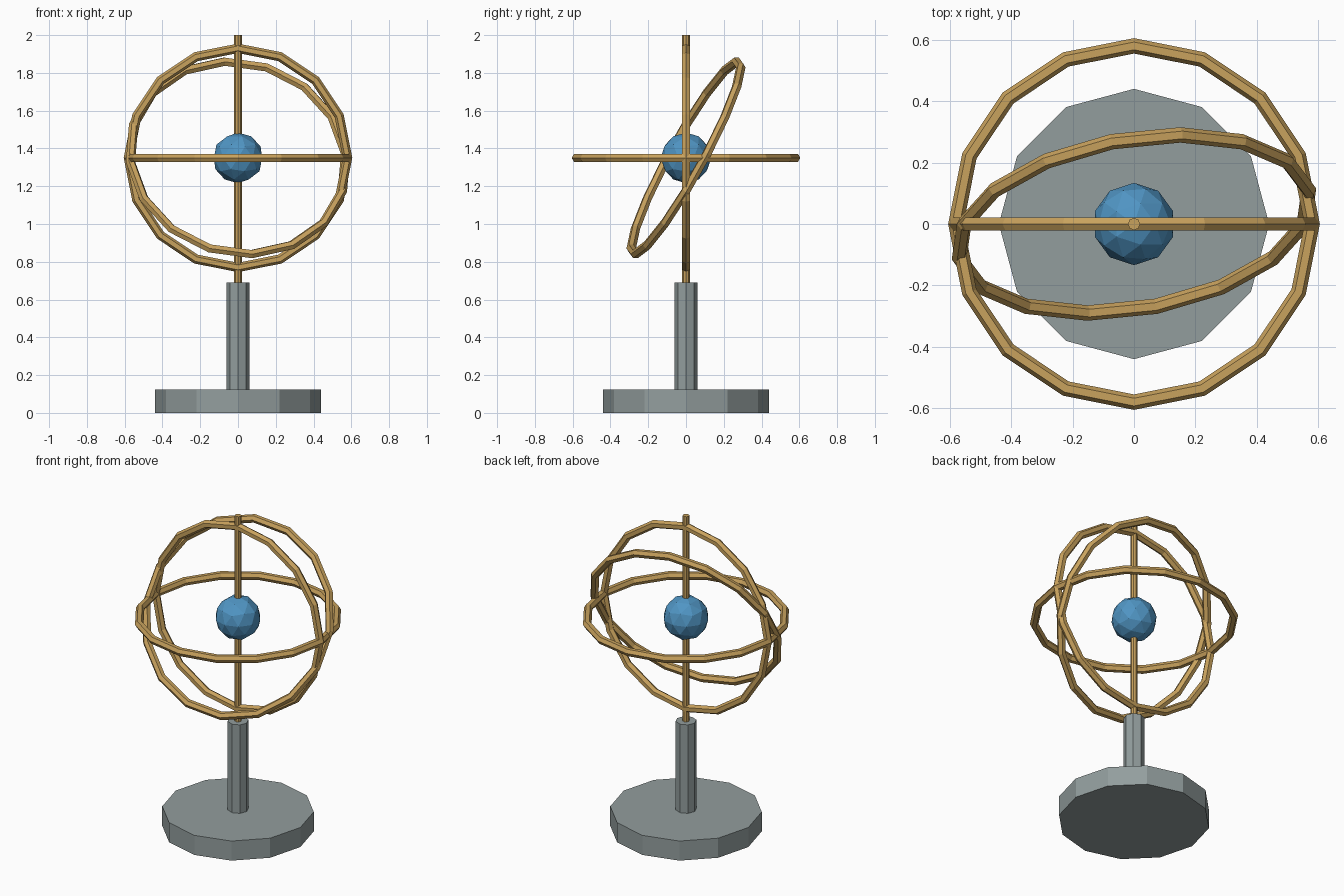
import bpy
from math import radians

cube = bpy.data.objects.get("Cube")
if cube:
    bpy.data.objects.remove(cube, do_unlink=True)

CENTRE = (0, 0, 1.35)


def make_material(name, rgb):
    mat = bpy.data.materials.new(name)
    mat.use_nodes = True
    mat.diffuse_color = (*rgb, 1)
    bsdf = next(n for n in mat.node_tree.nodes if n.type == 'BSDF_PRINCIPLED')
    bsdf.inputs["Base Color"].default_value = (*rgb, 1)
    return mat


brass = make_material("brass", (0.58, 0.36, 0.11))
stone = make_material("grey_stone", (0.29, 0.34, 0.34))
blue = make_material("globe_blue", (0.08, 0.30, 0.55))


def finish(name, mat):
    obj = bpy.context.object
    obj.name = obj.data.name = name
    obj.data.materials.append(mat)
    return obj


def post(name, mat, sides, radius, bottom, top):
    bpy.ops.mesh.primitive_cylinder_add(
        vertices=sides, radius=radius, depth=top - bottom,
        location=(0, 0, (bottom + top) / 2))
    return finish(name, mat)


def ring(name, tilt_x, tilt_y):
    bpy.ops.mesh.primitive_torus_add(
        major_segments=16, minor_segments=6, major_radius=0.58, minor_radius=0.025,
        location=CENTRE, rotation=(radians(tilt_x), radians(tilt_y), 0))
    return finish(name, brass)


# Stand and the rod through the globe
post("base", stone, 12, 0.44, 0, 0.125)
post("column", stone, 8, 0.061, 0.125, 0.69)
post("axis_rod", brass, 8, 0.02, 0.69, 2.0)

# Faceted globe
bpy.ops.mesh.primitive_ico_sphere_add(subdivisions=2, radius=0.134, location=CENTRE)
finish("globe", blue)

# Three rings around the globe
ring("horizon_ring", 0, 0)
ring("meridian_ring", 90, 0)
ring("tilted_ring", 60, 17.5)
